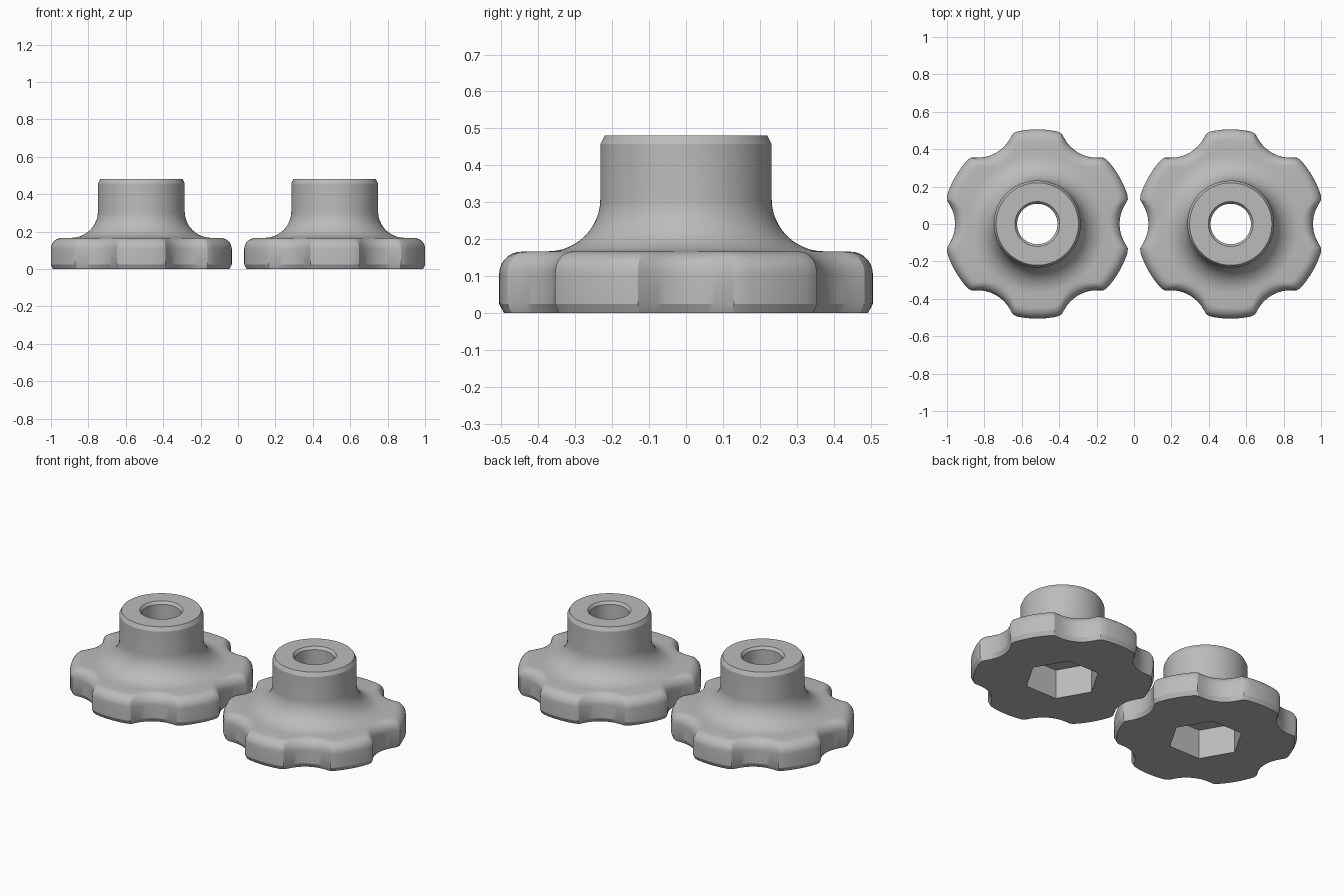
import bpy, bmesh, math

if "Cube" in bpy.data.objects:
    bpy.data.objects.remove(bpy.data.objects["Cube"])

N = 144                      # points round each ring (divisible by 6)
ANG = [2 * math.pi * i / N for i in range(N)]

grey = bpy.data.materials.new("plain_grey")
grey.diffuse_color = (0.5, 0.5, 0.5, 1)
grey.use_nodes = True
grey.node_tree.nodes["Principled BSDF"].inputs["Base Color"].default_value = grey.diffuse_color


def grip_radius(a):
    """Six-lobed outline: a circle with round scallops at 0, 60, 120..."""
    off = (a + math.pi / 6) % (math.pi / 3) - math.pi / 6
    outer, dist, rad, blend = 0.506, 0.64, 0.2, 0.02
    disc = rad ** 2 - (dist * math.sin(off)) ** 2
    if disc <= 0:
        return outer
    cut = dist * math.cos(off) - math.sqrt(disc)
    h = max(blend - abs(outer - cut), 0) / blend
    return min(outer, cut) - h * h * blend / 4


def grip(inset):
    return lambda a: grip_radius(a) - inset


def circle(r):
    return lambda a: r


def hexagon(r):
    return lambda a: r * math.cos(math.pi / 6) / math.cos(a % (math.pi / 3) - math.pi / 6)


def knob_rings():
    # scalloped grip with chamfered foot and rounded shoulder
    rings = [(grip(0.013), 0), (grip(0), 0.025)]
    for i in range(8):
        t = math.pi / 2 * i / 7
        rings.append((grip(0.06 * (1 - math.cos(t))), 0.106 + 0.06 * math.sin(t)))
    # concave sweep up into the neck
    for i in range(13):
        t = math.pi / 2 * i / 12
        rings.append((circle(0.374 - 0.142 * math.sin(t)), 0.309 - 0.142 * math.cos(t)))
    # neck top, bore and hexagonal nut pocket
    rings += [(circle(0.232), 0.457), (circle(0.22), 0.481),
              (circle(0.12), 0.481), (circle(0.108), 0.465),
              (circle(0.108), 0.18), (hexagon(0.21), 0.18), (hexagon(0.21), 0)]
    return rings


def make_knob(name, x):
    bm = bmesh.new()
    rings = [[bm.verts.new((f(a) * math.cos(a), f(a) * math.sin(a), z)) for a in ANG]
             for f, z in knob_rings()]
    for k, low in enumerate(rings):
        high = rings[(k + 1) % len(rings)]
        for i in range(N):
            j = (i + 1) % N
            bm.faces.new((low[i], low[j], high[j], high[i]))
    bmesh.ops.recalc_face_normals(bm, faces=bm.faces)
    mesh = bpy.data.meshes.new(name)
    bm.to_mesh(mesh)
    bm.free()
    mesh.materials.append(grey)
    ob = bpy.data.objects.new(name, mesh)
    ob.location.x = x
    bpy.context.collection.objects.link(ob)
    bpy.ops.object.select_all(action='DESELECT')
    ob.select_set(True)
    bpy.context.view_layer.objects.active = ob
    bpy.ops.object.shade_smooth_by_angle(angle=math.radians(24))


make_knob("left_knob", -0.517)
make_knob("right_knob", 0.517)
